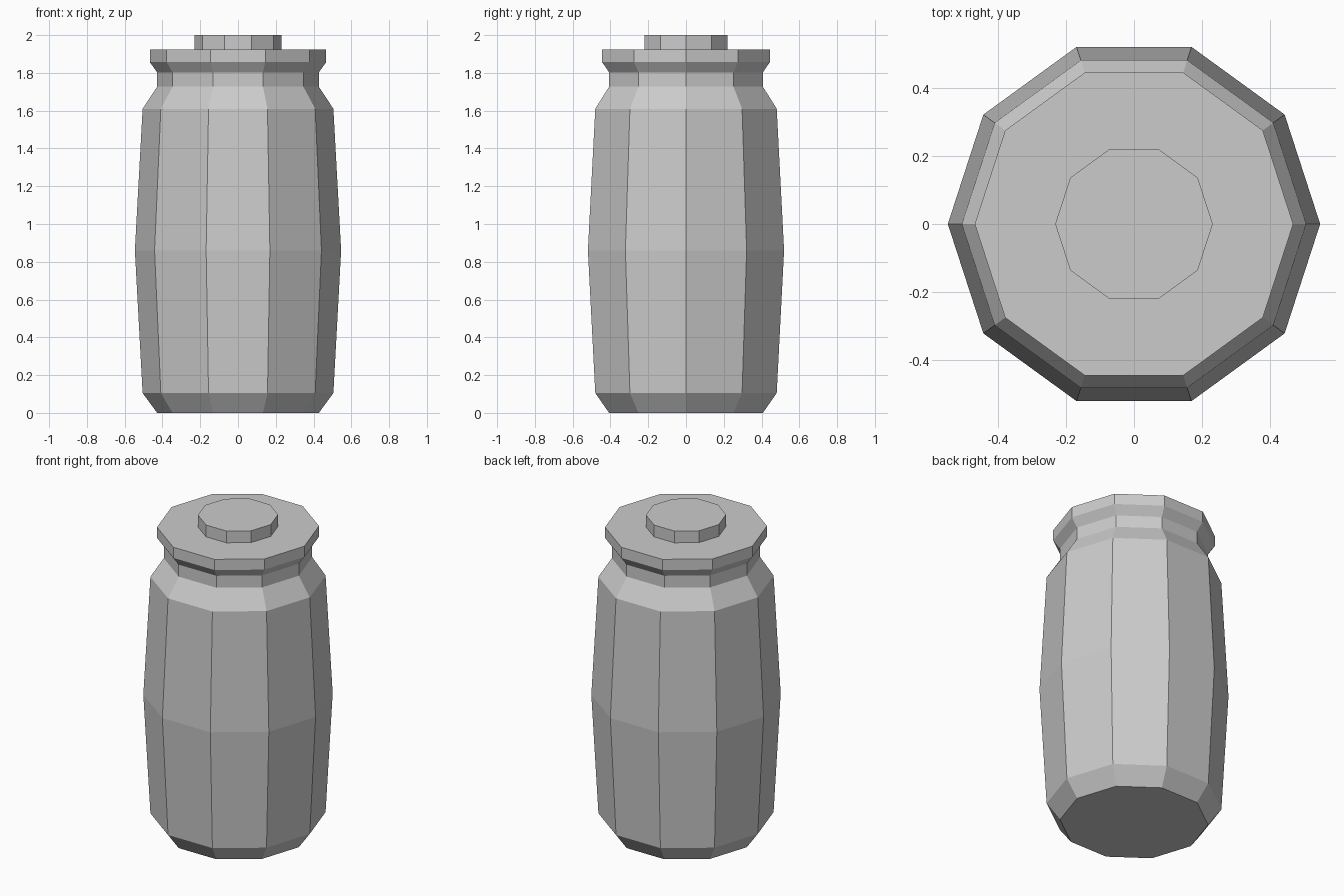
import bpy, bmesh, math

if "Cube" in bpy.data.objects:
    bpy.data.objects.remove(bpy.data.objects["Cube"])

SIDES = 10


def lathe(name, profile):
    """Closed ten-sided solid from (radius, z) points, bottom to top."""
    bm = bmesh.new()
    rings = []
    for r, z in profile:
        rings.append([bm.verts.new((r * math.cos(math.tau * i / SIDES),
                                    r * math.sin(math.tau * i / SIDES), z))
                      for i in range(SIDES)])
    for low, high in zip(rings, rings[1:]):
        for i in range(SIDES):
            j = (i + 1) % SIDES
            bm.faces.new((low[i], low[j], high[j], high[i]))
    bm.faces.new(rings[0][::-1])
    bm.faces.new(rings[-1])
    mesh = bpy.data.meshes.new(name)
    bm.to_mesh(mesh)
    bm.free()
    obj = bpy.data.objects.new(name, mesh)
    bpy.context.collection.objects.link(obj)
    return obj


# Bulging body with chamfered foot, shoulder and neck
lathe("jar_body", [(0.428, 0), (0.505, 0.105), (0.546, 0.86),
                   (0.505, 1.61), (0.428, 1.727), (0.428, 1.803)])

# Lid flaring out from the neck
lathe("lid", [(0.428, 1.803), (0.467, 1.857), (0.467, 1.925)])

# Small raised knob on the lid
lathe("lid_knob", [(0.231, 1.925), (0.231, 2.0)])
